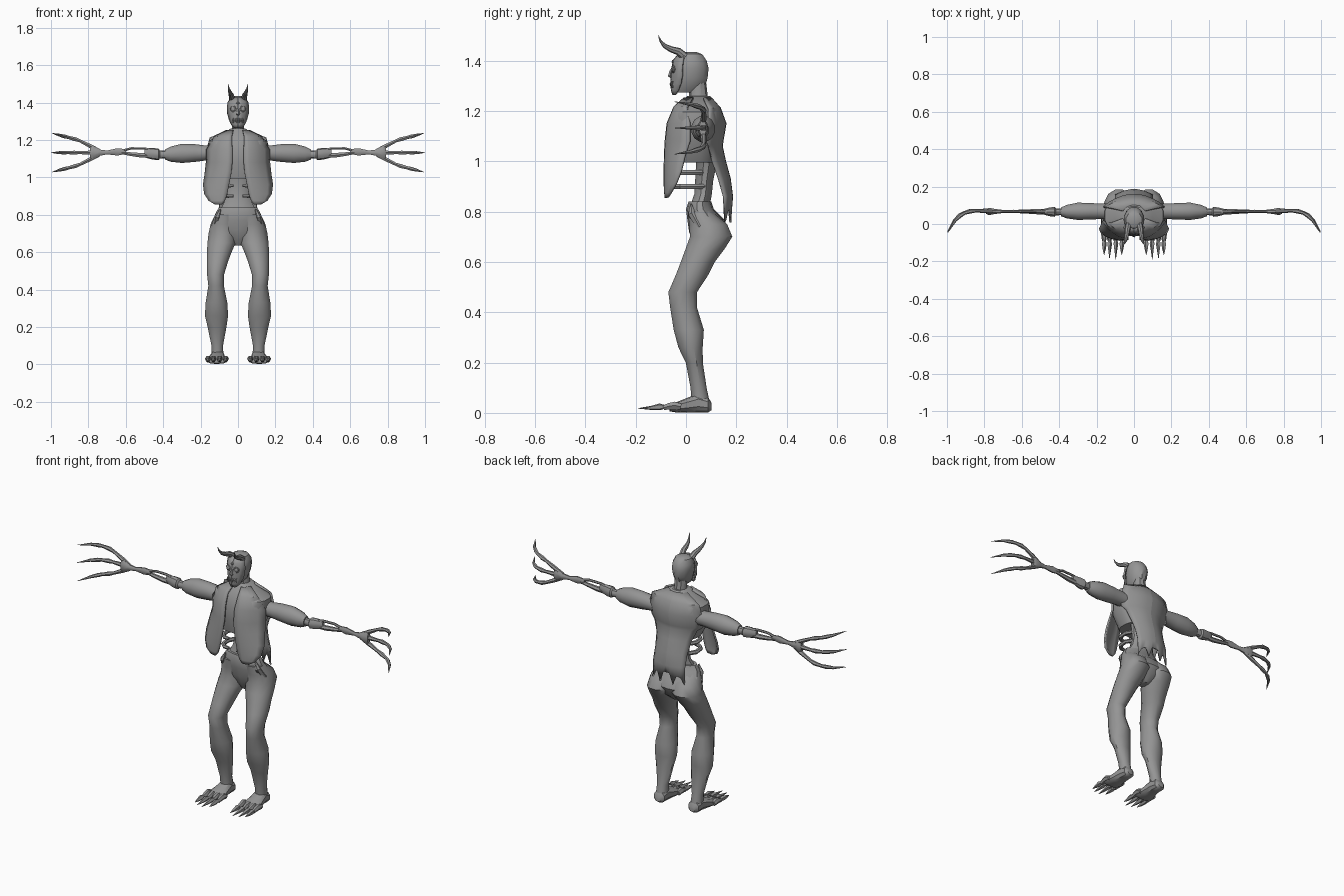
import bpy, bmesh, math
from mathutils import Vector

GREY = bpy.data.materials.new("grey")
GREY.diffuse_color = (0.3, 0.3, 0.3, 1)


def finish(name, bm, mirror=False, thick=0, angle=35):
    bmesh.ops.recalc_face_normals(bm, faces=bm.faces)
    me = bpy.data.meshes.new(name)
    bm.to_mesh(me)
    bm.free()
    ob = bpy.data.objects.new(name, me)
    bpy.context.collection.objects.link(ob)
    me.materials.append(GREY)
    bpy.ops.object.select_all(action='DESELECT')
    ob.select_set(True)
    bpy.context.view_layer.objects.active = ob
    bpy.ops.object.shade_smooth_by_angle(angle=math.radians(angle))
    if thick:
        m = ob.modifiers.new("thickness", 'SOLIDIFY')
        m.thickness, m.offset = thick, 0
    if mirror:
        ob.modifiers.new("mirror", 'MIRROR')
    return ob


def skin(bm, rings):
    """Bridge equal rings of points and cap both ends."""
    vs = [[bm.verts.new(p) for p in r] for r in rings]
    n = len(vs[0])
    for a, b in zip(vs, vs[1:]):
        for i in range(n):
            bm.faces.new((a[i], a[(i + 1) % n], b[(i + 1) % n], b[i]))
    bm.faces.new(vs[0])
    bm.faces.new(vs[-1])


def loft(name, rings, axis, n=12, power=1.0, mirror=False):
    """Rings are (x, y, z, ru, rv), flat across the given axis."""
    u, v = {'X': (1, 2), 'Y': (0, 2), 'Z': (0, 1)}[axis]
    out = []
    for x, y, z, ru, rv in rings:
        ring = []
        for i in range(n):
            a = 2 * math.pi * (i + 0.5) / n
            c, s = math.cos(a), math.sin(a)
            p = Vector((x, y, z))
            p[u] += ru * math.copysign(abs(c) ** power, c)
            p[v] += rv * math.copysign(abs(s) ** power, s)
            ring.append(p)
        out.append(ring)
    bm = bmesh.new()
    skin(bm, out)
    return finish(name, bm, mirror)


def sweep(bm, path, n=6):
    """Round tube through (x, y, z, radius) points."""
    pts = [Vector(p[:3]) for p in path]
    rings = []
    for i, p in enumerate(pts):
        t = (pts[min(i + 1, len(pts) - 1)] - pts[max(i - 1, 0)]).normalized()
        ref = Vector((0, 0, 1)) if abs(t.z) < 0.85 else Vector((0, 1, 0))
        u = t.cross(ref).normalized()
        v = t.cross(u)
        rings.append([p + path[i][3] * (u * math.cos(2 * math.pi * k / n) + v * math.sin(2 * math.pi * k / n))
                      for k in range(n)])
    skin(bm, rings)


def tubes(name, paths, n=6):
    bm = bmesh.new()
    for p in paths:
        sweep(bm, p, n)
    return finish(name, bm, mirror=True)


def sheet(name, rows, thick, mirror=True):
    bm = bmesh.new()
    g = [[bm.verts.new(p) for p in r] for r in rows]
    for a, b in zip(g, g[1:]):
        for i in range(len(a) - 1):
            bm.faces.new((a[i], a[i + 1], b[i + 1], b[i]))
    return finish(name, bm, mirror, thick)


# legs, feet and clawed toes
loft("leg", [(.11, .06, .03, .034, .038), (.111, .05, .1, .032, .033), (.112, .033, .2, .052, .035),
             (.115, .018, .26, .064, .05), (.115, .011, .33, .06, .062), (.117, -.01, .42, .043, .055),
             (.12, -.013, .48, .047, .059), (.11, .025, .55, .059, .067), (.1, .047, .6, .068, .07),
             (.088, .075, .65, .078, .08), (.08, .1, .7, .08, .087), (.075, .088, .75, .074, .078),
             (.065, .055, .8, .06, .05)], 'Z', 12, 1, True)
loft("foot", [(.11, .102, .025, .018, .014), (.11, .088, .032, .034, .03), (.11, .05, .04, .037, .038),
              (.112, 0, .03, .045, .028), (.113, -.04, .022, .055, .02), (.113, -.065, .018, .05, .012)],
     'Y', 10, .8, True)
toes, claws = [], []
for x, tip in ((.066, -.165), (.098, -.19), (.131, -.185), (.16, -.165)):
    toes.append([(x, -.02, .024, .014), (x, -.045, .03, .017), (x, -.07, .026, .014), (x, -.09, .02, .011)])
    claws.append([(x, -.08, .024, .007), (x, -.105, .024, .014), (x, -.135, .02, .009), (x, tip, .018, .001)])
tubes("toes", toes)
tubes("toe_claws", claws, 5)

# pelvis, waist and chest
loft("pelvis", [(0, .08, .635, .02, .03), (0, .09, .67, .085, .06), (0, .092, .72, .14, .08),
                (0, .078, .77, .138, .073), (0, .055, .81, .122, .055), (0, .055, .84, .105, .045)], 'Z', 14)
loft("waist", [(0, .055, .82, .1, .04), (0, .068, .87, .075, .036), (0, .072, .92, .068, .037),
               (0, .082, 1, .085, .043), (0, .075, 1.05, .1, .05)], 'Z', 12)
loft("chest", [(0, .035, .995, .105, .085), (0, .035, 1.08, .15, .1), (0, .043, 1.15, .16, .103),
               (0, .046, 1.195, .158, .09), (0, .048, 1.225, .1, .075), (0, .05, 1.26, .04, .045)], 'Z', 18, .75)
tubes("hip_crests", [[(.125, .06, .74, .02), (.11, .022, .79, .016), (.095, .02, .83, .004)]])

# ribs below the chest
tubes("ribs", [[(.06, .07, z, .011), (.085, .03, z, .012), (.08, -.02, z, .012),
                (.055, -.045, z, .011), (.025, -.048, z, .008)] for z in (.9, .955)])

# open vest flaps: z, inner x, outer x, inner y, outer y
flap = [(1.25, .025, .06, -.005, .03), (1.215, .033, .125, -.045, .005), (1.15, .03, .166, -.072, .015),
        (1.08, .03, .168, -.08, .015), (1.02, .036, .175, -.083, -.005), (.96, .048, .184, -.084, -.02),
        (.91, .058, .178, -.084, -.04), (.875, .07, .155, -.082, -.06), (.855, .085, .12, -.08, -.072)]
sheet("vest_flap", [[(a + (b - a) * t, c + (d - c) * t ** 2.2, z) for t in (0, .2, .4, .6, .8, 1)]
                    for z, a, b, c, d in flap], .01)

# back of the vest with pointed tails: z, half width, y at centre, y at side
back = [(1.25, .06, .1, .07), (1.21, .15, .135, .09), (1.15, .166, .157, .09), (1.08, .16, .145, .08),
        (1.06, .135, .142, .09), (1, .11, .155, .105), (.93, .1, .174, .13), (.86, .1, .183, .15)]
cols = (0, .2, .4, .6, .8, 1)
rows = [[(w * t, c + (d - c) * t ** 2, z) for t in cols] for z, w, c, d in back]
ends = (.82, .82, .757, .81, .8, .76)
rows.append([(.1 * t, .18 - .025 * t * t, z) for t, z in zip(cols, ends)])
sheet("vest_back", rows, .008)

# arms
loft("upper_arm", [(.12, .068, 1.13, .043, .043), (.17, .068, 1.13, .043, .041), (.23, .068, 1.13, .045, .049),
                   (.3, .068, 1.128, .048, .053), (.36, .066, 1.124, .037, .042), (.39, .065, 1.122, .024, .028)],
     'X', 12, 1, True)
loft("elbow", [(.38, .065, 1.122, .018, .02), (.418, .065, 1.122, .02, .022), (.425, .065, 1.123, .028, .031),
               (.455, .065, 1.126, .024, .031), (.5, .066, 1.13, .01, .024)], 'X', 10, 1, True)
tubes("forearm_bones", [[(.46, .066, 1.146, .008), (.5, .066, 1.154, .007), (.57, .067, 1.155, .007),
                         (.62, .067, 1.142, .008)],
                        [(.46, .066, 1.116, .014), (.52, .066, 1.118, .014), (.58, .067, 1.125, .011),
                         (.64, .067, 1.134, .008)]])
loft("hand", [(.6, .067, 1.138, .008, .014), (.645, .067, 1.136, .01, .021), (.7, .067, 1.133, .009, .011),
              (.74, .067, 1.132, .014, .018), (.775, .067, 1.132, .021, .037), (.79, .067, 1.132, .014, .034)],
     'X', 8, 1, True)
fingers = []
for k in (-1, 0, 1):
    reach = .005 * (1 - abs(k))
    fingers.append([(x + reach, y, 1.132 + k * dz, r) for x, y, dz, r in (
        (.74, .067, .012, .009), (.79, .07, .035, .012), (.845, .071, .063, .009), (.87, .069, .072, .012),
        (.905, .059, .081, .009), (.925, .047, .086, .011), (.955, .02, .094, .008), (.994, -.045, .104, .001))])
tubes("fingers", fingers)

# neck and head
loft("neck", [(0, .05, 1.22, .045, .045), (0, .05, 1.255, .035, .037), (0, .045, 1.32, .034, .034)], 'Z', 10)
loft("head", [(0, 0, 1.272, .02, .045), (0, .014, 1.292, .036, .062), (0, .02, 1.33, .05, .068),
              (0, .024, 1.37, .056, .068), (0, .024, 1.4, .055, .06), (0, .022, 1.425, .043, .044),
              (0, .02, 1.434, .022, .022)], 'Z', 12)

# face mask: z, half width, y at centre, y at side
mask = [(1.425, .035, -.028, -.005), (1.4, .053, -.047, -.012), (1.37, .056, -.054, -.015),
        (1.34, .054, -.056, -.015), (1.31, .046, -.057, -.02), (1.283, .034, -.056, -.03), (1.264, .018, -.05, -.04)]
sheet("mask", [[(w * t, c + (d - c) * t * t, z) for t in (0, .33, .67, 1)] for z, w, c, d in mask], .009)
bm = bmesh.new()
sweep(bm, [(0, -.05, 1.378, .004), (0, -.06, 1.355, .007), (0, -.063, 1.34, .01), (0, -.052, 1.333, .007)], 5)
finish("nose", bm)
bm = bmesh.new()
sweep(bm, [(0, -.04, 1.392, .011), (0, -.053, 1.397, .009), (0, -.056, 1.398, .003)], 4)
finish("brow_gem", bm)
tubes("eyes", [[(.025, -.035, 1.366, .013), (.025, -.053, 1.366, .013), (.025, -.057, 1.366, .007)]], 8)
rim = [(.025 + .015 * math.cos(a * math.pi / 5), -.051 + .004 * math.cos(a * math.pi / 5),
        1.366 + .013 * math.sin(a * math.pi / 5), .0035) for a in range(11)]
tubes("eye_rims", [rim], 5)
tubes("teeth", [[(x, -.058 + x * .2, 1.317, .003), (x, -.063 + x * .2, 1.307, .004), (x, -.058 + x * .2, 1.292, .003)]
                for x in (.006, .017, .027)], 4)

# curved horns
tubes("horns", [[(.03, -.005, 1.415, .017), (.035, -.03, 1.436, .015), (.039, -.06, 1.445, .012),
                 (.044, -.085, 1.458, .009), (.05, -.101, 1.477, .005), (.053, -.11, 1.5, .001)]], 8)
